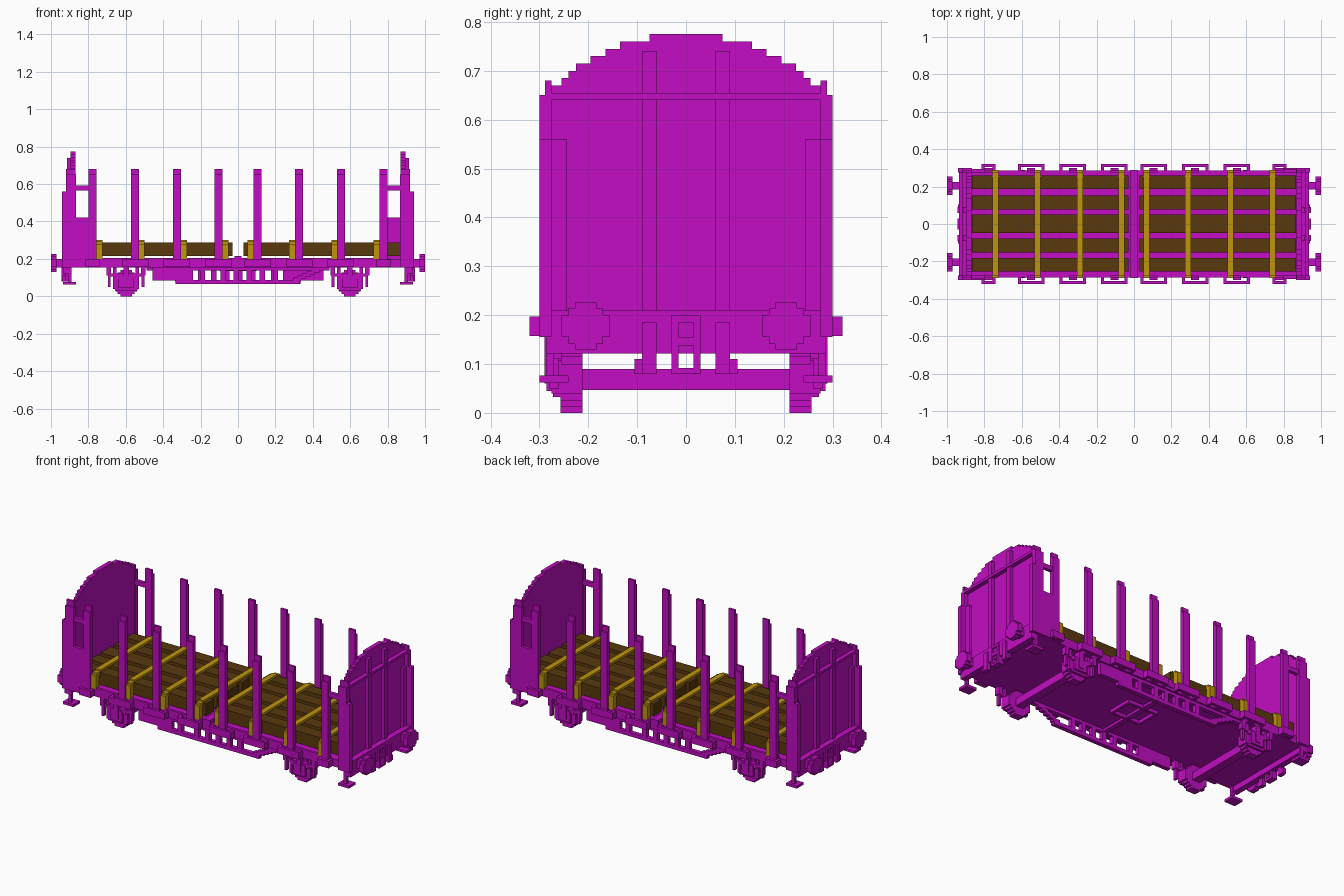
import bpy
import bmesh
from mathutils import Vector

if "Cube" in bpy.data.objects:
    bpy.data.objects.remove(bpy.data.objects["Cube"], do_unlink=True)


def material(name, colour):
    mat = bpy.data.materials.new(name)
    mat.use_nodes = True
    mat.diffuse_color = (*colour, 1)
    mat.node_tree.nodes["Principled BSDF"].inputs["Base Color"].default_value = (*colour, 1)
    return mat


magenta = material("magenta paint", (.54, .004, .54))
brown = material("brown timber", (.1, .04, .004))
gold = material("gold strap", (.52, .3, .004))

# Ways of repeating a block about the centre
REPEATS = {
    "once": [(1, 1)],
    "ends": [(1, 1), (-1, 1)],
    "sides": [(1, 1), (1, -1)],
    "corners": [(1, 1), (-1, 1), (1, -1), (-1, -1)],
    "turned": [(1, 1), (-1, -1)],
}


class Part:
    """A named object gathered from square-edged blocks."""

    def __init__(self, name, mat):
        self.name, self.mat, self.bm = name, mat, bmesh.new()

    def box(self, x, y, z, repeat="once"):
        for sx, sy in REPEATS[repeat]:
            lo = Vector((x[0], y[0], z[0]))
            hi = Vector((x[1], y[1], z[1]))
            mid, size = (lo + hi) / 2, hi - lo
            made = bmesh.ops.create_cube(self.bm, size=1)["verts"]
            for v in made:
                v.co = Vector([c * s for c, s in zip(v.co, size)])
                v.co += Vector((mid.x * sx, mid.y * sy, mid.z))

    def disc(self, steps, centre, axis, depth, repeat):
        """Stepped round plate: each step is a half width and a half height."""
        a, z = centre
        for w, h in steps:
            flat = (a - w, a + w)
            x, y = (depth, flat) if axis == "x" else (flat, depth)
            self.box(x, y, (z - h, z + h), repeat)

    def done(self):
        mesh = bpy.data.meshes.new(self.name)
        self.bm.to_mesh(mesh)
        self.bm.free()
        mesh.materials.append(self.mat)
        bpy.context.collection.objects.link(bpy.data.objects.new(self.name, mesh))


def around(centre, half):
    return (centre - half, centre + half)


# Deck with raised centre strip
deck = Part("deck", magenta)
deck.box(x=(-.93, .93), y=(-.28, .28), z=(.155, .2))
deck.box(x=(-.02, .02), y=(-.29, .29), z=(.17, .215))
deck.box(x=(-.8, .8), y=(.27, .285), z=(.155, .205), repeat="sides")
deck.done()

# Arched end walls, built in courses that narrow upward
wall = Part("end_walls", magenta)
courses = [(.3, .65), (.275, .67), (.255, .685), (.24, .7), (.225, .715),
           (.195, .73), (.165, .745), (.135, .76), (.075, .775)]
base = .2
for half, top in courses:
    wall.box(x=(.87, .895), y=(-half, half), z=(base, top), repeat="ends")
    base = top
wall.box(x=(.87, .92), y=(.275, .288), z=(.65, .68), repeat="corners")
wall.done()

# Ribs, rails and corner posts on the outside of the walls
ribs = Part("end_wall_ribs", magenta)
ribs.box(x=(.89, .915), y=(.06, .09), z=(.2, .74), repeat="corners")
ribs.box(x=(.89, .92), y=(-.285, .285), z=(.64, .655), repeat="ends")
ribs.box(x=(.865, .94), y=(.275, .3), z=(.155, .56), repeat="corners")
ribs.box(x=(.865, .92), y=(.275, .3), z=(.56, .65), repeat="corners")
ribs.box(x=(.89, .91), y=(.245, .28), z=(.2, .56), repeat="corners")
ribs.box(x=(.79, .88), y=(.275, .295), z=(.565, .592), repeat="corners")
ribs.done()

# Half-height panels at two opposite corners
panel = Part("corner_panels", magenta)
panel.box(x=(.795, .94), y=(.28, .3), z=(.155, .42), repeat="turned")
panel.done()

# Headstocks with hoses and couplings
head = Part("headstocks", magenta)
head.box(x=(.9, .935), y=(-.285, .285), z=(.122, .21), repeat="ends")
head.done()
coupling = Part("couplings_and_hoses", magenta)
coupling.box(x=(.92, .945), y=(.06, .09), z=(.08, .185), repeat="corners")
coupling.box(x=(.92, .94), y=(.085, .105), z=(.08, .11), repeat="corners")
coupling.box(x=(.91, .945), y=(.015, .03), z=(.08, .2), repeat="corners")
for z in ((.08, .092), (.138, .155), (.185, .2)):
    coupling.box(x=(.91, .945), y=(-.03, .03), z=z, repeat="ends")
coupling.done()

# Buffers
buffer = Part("buffers", magenta)
buffer.box(x=(.92, .98), y=(.185, .225), z=(.155, .2), repeat="corners")
buffer.disc([(.05, .022), (.035, .037), (.022, .048)], (.205, .178), "x",
            (.97, 1), "corners")
buffer.done()

# Hanging foot steps
step = Part("foot_steps", magenta)
step.box(x=(.865, .935), y=(.24, .3), z=(.062, .077), repeat="corners")
step.box(x=(.89, .91), y=(.27, .285), z=(.07, .16), repeat="corners")
step.done()

# Side stakes standing in looped brackets
stakes = Part("side_stakes", magenta)
brackets = Part("stake_brackets", magenta)
for x in (.105, .327, .55, .778):
    stakes.box(around(x, .021), y=(.275, .3), z=(.16, .65), repeat="corners")
    stakes.box(around(x, .021), y=(.275, .288), z=(.65, .68), repeat="corners")
    reach = .03 if x > .7 else .063
    brackets.box(around(x, reach), y=(.305, .32), z=(.157, .197), repeat="corners")
    for side in (-reach, reach):
        brackets.box(around(x + side, .008), y=(.27, .32), z=(.157, .197),
                     repeat="corners")
stakes.done()
brackets.done()

# Timber load in two stacks
load = Part("timber_load", brown)
for y in ((.187, .258), (.078, .152), (-.047, .05), (-.152, -.077), (-.255, -.182)):
    load.box(x=(.03, .865), y=y, z=(.215, .287), repeat="ends")
load.done()

# Straps wrapped over the load
straps = Part("load_straps", gold)
for x in (.066, .288, .517, .741):
    span = around(x, .016)
    straps.box(span, y=(-.25, .25), z=(.285, .3), repeat="ends")
    straps.box(span, y=(.24, .275), z=(.27, .292), repeat="corners")
    straps.box(span, y=(.26, .29), z=(.2, .28), repeat="corners")
straps.done()

# Wheels, axles and axle boxes
wheels = Part("wheels", magenta)
axles = Part("axles", magenta)
boxes = Part("axle_boxes_and_springs", magenta)
hub, low = .598, .07
wheels.disc([(.07, .03), (.058, .045), (.045, .058), (.03, .07)], (hub, low), "y",
            (.212, .257), "corners")
axles.box(around(hub, .024), y=(-.215, .215), z=(.047, .09), repeat="ends")
boxes.box(around(hub, .04), y=(.25, .285), z=(.045, .11), repeat="corners")
boxes.box(around(hub, .06), y=(.25, .272), z=(.032, .1), repeat="corners")
boxes.box(around(hub, .015), y=(.25, .29), z=(.06, .155), repeat="corners")
boxes.box(around(hub, .085), y=(.255, .28), z=(.107, .122), repeat="corners")
boxes.box(around(hub, .06), y=(.255, .28), z=(.095, .11), repeat="corners")
for side in (-1, 1):
    boxes.box(around(hub + side * .06, .009), y=(.255, .275), z=(.04, .158),
              repeat="corners")
    boxes.box(around(hub + side * .092, .012), y=(.255, .285), z=(.11, .158),
              repeat="corners")
    boxes.box(around(hub + side * .09, .007), y=(.26, .28), z=(.05, .125),
              repeat="corners")
for part in (wheels, axles, boxes):
    part.done()

# Underframe truss, the same on both sides when turned about
truss = Part("side_truss", magenta)
near = (-.275, -.25)
truss.box(x=(-.457, -.24), y=near, z=(.085, .16), repeat="turned")
truss.box(x=(-.335, .33), y=near, z=(.065, .088), repeat="turned")
truss.box(x=(-.24, .49), y=near, z=(.138, .16), repeat="turned")
for x in (-.19, -.08, -.01, .06, .13, .2):
    truss.box(around(x, .014), y=near, z=(.08, .155), repeat="turned")
for i in range(6):
    truss.box(around(.315 + i * .025, .022), y=near,
              z=(.08 + i * .012, .1 + i * .012), repeat="turned")
truss.done()

# Brake frame under the middle
brake = Part("brake_frame", magenta)
brake.box(x=(-.1, .1), y=(.06, .075), z=(.135, .158), repeat="sides")
brake.box(x=(.085, .1), y=(-.075, .075), z=(.135, .158), repeat="ends")
brake.box(x=(-.03, .0), y=(-.255, .255), z=(.14, .158))
brake.done()
